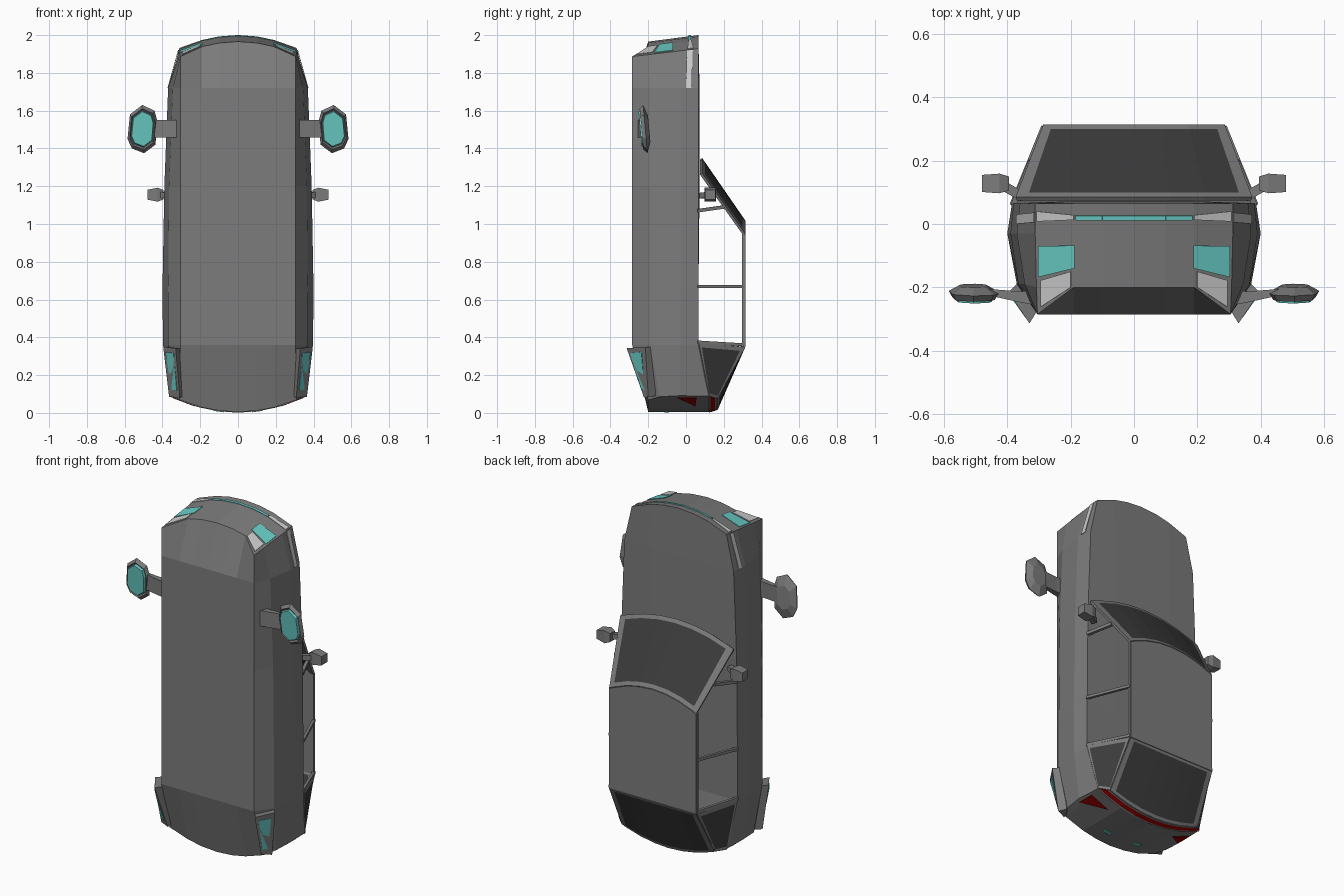
import bpy, bmesh
from mathutils import Vector, Matrix

if "Cube" in bpy.data.objects:
    bpy.data.objects.remove(bpy.data.objects["Cube"])


def material(name, rgb):
    m = bpy.data.materials.new(name)
    m.diffuse_color = (*rgb, 1)
    m.use_nodes = True
    m.node_tree.nodes["Principled BSDF"].inputs["Base Color"].default_value = m.diffuse_color
    return m


GRAY = material("body gray", (0.2, 0.2, 0.2))
DARK = material("dark glass", (0.045, 0.045, 0.045))
TEAL = material("teal glow", (0.14, 0.6, 0.56))
WHITE = material("lamp white", (0.6, 0.6, 0.6))
RED = material("tail red", (0.3, 0.0, 0.0))


def make(name, verts, faces, mats=(GRAY,), idx=None, thick=0):
    """Mesh built on the +x side, mirrored across x = 0."""
    me = bpy.data.meshes.new(name)
    me.from_pydata([tuple(v) for v in verts], [], faces)
    for m in mats:
        me.materials.append(m)
    if idx:
        me.polygons.foreach_set("material_index", idx)
    bm = bmesh.new()
    bm.from_mesh(me)
    bmesh.ops.recalc_face_normals(bm, faces=bm.faces)
    bm.to_mesh(me)
    bm.free()
    ob = bpy.data.objects.new(name, me)
    bpy.context.collection.objects.link(ob)
    ob.modifiers.new("Mirror", 'MIRROR')
    if thick:
        s = ob.modifiers.new("Solid", 'SOLIDIFY')
        s.thickness, s.offset = thick, 0
    return ob


def patch(name, P, us, vs, inner, mat=DARK, thick=0.012):
    """Grid panel whose inner cells take a second colour."""
    n = len(vs)
    verts = [P(u, v) for u in us for v in vs]
    faces, idx = [], []
    for i in range(len(us) - 1):
        for j in range(n - 1):
            a = i * n + j
            faces.append((a, a + 1, a + n + 1, a + n))
            idx.append(int(inner((us[i] + us[i + 1]) / 2, (vs[j] + vs[j + 1]) / 2)))
    return make(name, verts, faces, (GRAY, mat), idx, thick)


def loft(name, rings, mats=(GRAY,), last_mat=0):
    """Closed rings of points bridged in order and capped."""
    n = len(rings[0])
    verts = [p for r in rings for p in r]
    faces = [(k * n + i, k * n + (i + 1) % n, (k + 1) * n + (i + 1) % n, (k + 1) * n + i)
             for k in range(len(rings) - 1) for i in range(n)]
    faces += [tuple(range(n)), tuple(range(len(verts) - n, len(verts)))]
    return make(name, verts, faces, mats, [0] * (len(faces) - 1) + [last_mat])


def bar(name, a, b, w):
    a, b = Vector(a), Vector(b)
    q = (b - a).to_track_quat('Z', 'Y')
    sq = [Vector((i * w / 2, j * w / 2, 0)) for i, j in ((-1, -1), (1, -1), (1, 1), (-1, 1))]
    return loft(name, [[e + q @ s for s in sq] for e in (a, b)])


def plate(name, quads, mat):
    verts = [p for q in quads for p in q]
    faces, k = [], 0
    for q in quads:
        faces.append(tuple(range(k, k + len(q))))
        k += len(q)
    return make(name, verts, faces, (mat,), None, 0.003)


def nose_z(x, y):
    return 2.0 - 0.73 * x * x - 0.13 * (0.065 - y)


def tail_z(x, y):
    return 0.005 + 0.66 * x * x


# Hull: half cross-sections from nose to tail
def section(z, wb, wm, ws, wt, yc, ye, ym, yt, crown):
    pts = [(0, yc), (0.1, yc), (0.19, yc), (wb, ye), (wm, ym), (ws, -0.03),
           (wt, yt), (0.19, yt + crown), (0.1, yt + crown), (0, yt + crown)]
    return [(x, y, z(x, y) if callable(z) else z) for x, y in pts]


rings = [
    section(nose_z, 0.305, 0.308, 0.312, 0.312, -0.2, -0.285, -0.2, 0.065, 0),
    section(1.72, 0.305, 0.345, 0.37, 0.36, -0.285, -0.285, -0.19, 0.066, 0.006),
    section(1.2, 0.305, 0.365, 0.39, 0.38, -0.285, -0.285, -0.19, 0.066, 0.006),
    section(0.65, 0.305, 0.37, 0.4, 0.385, -0.285, -0.285, -0.19, 0.066, 0),
    section(0.36, 0.305, 0.37, 0.397, 0.385, -0.285, -0.285, -0.19, 0.065, 0),
    section(tail_z, 0.31, 0.35, 0.362, 0.355, -0.2, -0.2, -0.14, 0.12, 0),
]
verts = [p for r in rings for p in r]
faces = [(k * 10 + i, k * 10 + i + 1, k * 10 + i + 11, k * 10 + i + 10)
         for k in range(5) for i in range(9)]
for o in (0, 50):
    faces += [(o + i, o + i + 1, o + 8 - i, o + 9 - i) for i in range(3)]
    faces.append((o + 3, o + 4, o + 5, o + 6))
make("hull", verts, faces)

# Cabin: windscreen, roof, rear window, rear quarter windows
US = [0, 0.3, 0.6, 0.9, 1]
framed = lambda u, v: u < 0.9 and 0.06 < v < 0.94


def mix(a, b, t):
    return Vector(a).lerp(Vector(b), t)


patch("windscreen", lambda u, v: mix((0.372 * u, 0.08, 1.345 - 0.08 * u * u),
                                     (0.285 * u, 0.308, 1.015 - 0.07 * u * u), v),
      US, [0, 0.06, 0.94, 1], framed, thick=0.014)
patch("roof", lambda u, v: mix((0.285 * u, 0.308, 1.015 - 0.07 * u * u),
                               (0.285 * u, 0.308, 0.35), v),
      US, [0, 0.5, 1], lambda u, v: False)
patch("rear_window", lambda u, v: mix((0.285 * u, 0.308, 0.35),
                                      (0.305 * u, 0.162, 0.018 + 0.06 * u * u), v),
      US, [0, 0.04, 0.95, 1], lambda u, v: u < 0.9 and 0.04 < v < 0.95)
patch("rear_quarter_window",
      lambda u, v: mix(mix((0.285, 0.308, 0.35), (0.385, 0.066, 0.37), u),
                       mix((0.305, 0.162, 0.078), (0.353, 0.12, 0.09), u), v),
      [0, 0.06, 0.95, 1], [0, 0.08, 0.95, 1],
      lambda u, v: 0.06 < u < 0.95 and 0.08 < v < 0.95)
# Tail lip with a full-width red light strip
patch("tail_lip", lambda u, v: mix((0.355 * u, 0.12, tail_z(0.355 * u, 0)),
                                   (0.305 * u, 0.162, 0.018 + 0.06 * u * u), v),
      US, [0, 0.2, 0.8, 1], lambda u, v: 0.2 < v < 0.8, RED, 0.008)

# Side window posts
bar("middle_post", (0.385, 0.06, 0.67), (0.285, 0.308, 0.67), 0.016)
bar("rear_post", (0.385, 0.06, 0.375), (0.285, 0.308, 0.36), 0.016)
bar("front_post", (0.38, 0.06, 1.07), (0.325, 0.2, 1.09), 0.018)
bar("roof_rail", (0.283, 0.303, 0.95), (0.283, 0.303, 0.35), 0.014)

# Door mirrors
bar("mirror_stalk", (0.35, 0.085, 1.15), (0.42, 0.125, 1.155), 0.03)
loft("door_mirror", [[(x, 0.128 + sy * h, 1.155 + sz * k)
                      for sy, sz in ((-1, -1), (1, -1), (1, 1), (-1, 1))]
                     for x, h, k in ((0.395, 0.022, 0.025), (0.425, 0.031, 0.037),
                                     (0.48, 0.027, 0.026))])

# Front thruster pods on short arms
OUT = [(0, 0.125), (-0.065, 0.095), (-0.08, 0.04), (-0.07, -0.085), (-0.01, -0.13),
       (0.055, -0.105), (0.078, -0.055), (0.065, 0.075)]


def pod_ring(s, y):
    return [(0.507 + a * s, y - 0.09 * b * s, 1.505 + b * s) for a, b in OUT]


loft("front_thruster", [pod_ring(0.55, -0.195), pod_ring(1, -0.216), pod_ring(0.85, -0.236),
                        pod_ring(0.78, -0.228)])
loft("front_thruster_glow", [pod_ring(0.76, -0.225), pod_ring(0.72, -0.243)],
     (TEAL,))
ARM = [(0.32, -0.255), (0.37, -0.245), (0.46, -0.225), (0.46, -0.205), (0.36, -0.213), (0.32, -0.21)]
loft("front_thruster_arm", [[(x, y, z) for x, y in ARM] for z in (1.458, 1.55)])

# Rear thruster housings with a glowing outer face
top = [Vector(p) for p in ((0.3, -0.265, 0.34), (0.33, -0.314, 0.342), (0.396, -0.215, 0.35), (0.36, -0.18, 0.35))]
low = [Vector(p) for p in ((0.285, -0.19, 0.09), (0.308, -0.222, 0.08), (0.365, -0.2, 0.085), (0.34, -0.16, 0.09))]
loft("rear_thruster", [top, low])


def outer_face(u, v):
    return mix(mix(top[1], top[2], u), mix(low[1], low[2], u), v) + Vector((0.004, -0.004, 0))


plate("rear_thruster_glow", [[outer_face(0.14, 0.1), outer_face(0.8, 0.1),
                              outer_face(0.62, 0.85), outer_face(0.14, 0.85)]], TEAL)


# Nose and tail lights laid on the curved ends
def on(fn, off, pts):
    return [(x, y, fn(x, y) + off) for x, y in pts]


plate("headlight_upper", [on(nose_z, 0.004, [(0.188, -0.14), (0.188, -0.068), (0.303, -0.07), (0.303, -0.168)])], TEAL)
plate("headlight_lower", [on(nose_z, 0.004, [(0.2, -0.2), (0.2, -0.15), (0.295, -0.178), (0.295, -0.262)])], WHITE)
plate("nose_strip", [on(nose_z, 0.004, [(a, 0.012), (a, 0.026), (b, 0.026), (b, 0.012)])
                     for a, b in ((0, 0.1), (0.1, 0.185))], TEAL)
plate("nose_lamp", [on(nose_z, 0.004, [(0.19, 0.013), (0.19, 0.028), (0.308, 0.04), (0.308, 0.008)])], WHITE)
plate("side_lamp", [[(0.316, 0.005, 1.92), (0.316, 0.036, 1.92), (0.37, 0.03, 1.72), (0.372, 0.0, 1.72)]], WHITE)
plate("tail_light", [on(tail_z, -0.004, [(0.23, 0.05), (0.345, 0.055), (0.345, -0.045)])], RED)
plate("tail_marker", [on(tail_z, -0.004, [(0.075, -0.115), (0.075, -0.09), (0.13, -0.09), (0.13, -0.115)])], TEAL)
